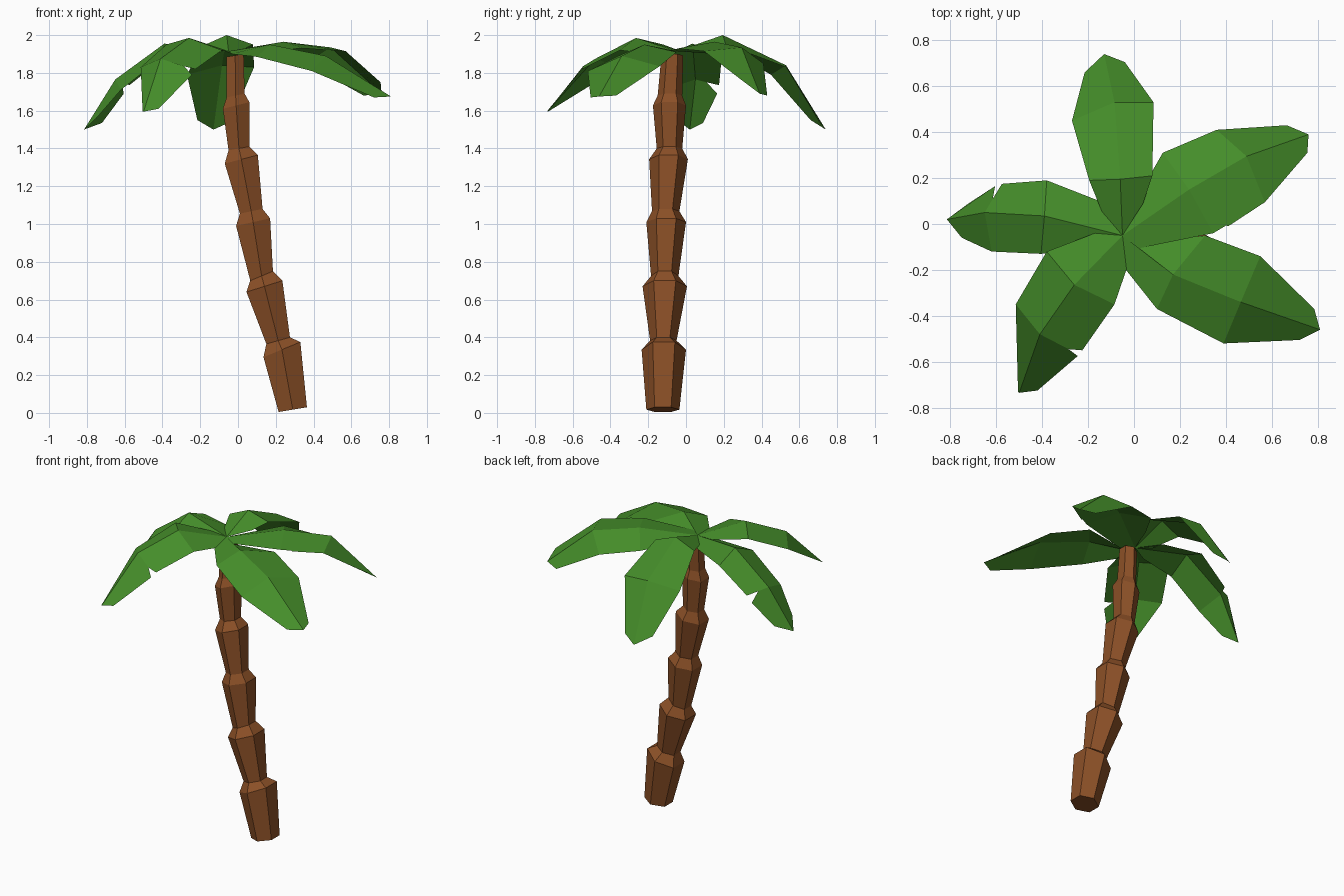
import bpy, bmesh
from mathutils import Vector


def material(name, rgb):
    m = bpy.data.materials.new(name)
    m.diffuse_color = (*rgb, 1)
    return m


def add_object(name, bm, mat):
    me = bpy.data.meshes.new(name)
    bm.to_mesh(me)
    bm.free()
    me.materials.append(mat)
    ob = bpy.data.objects.new(name, me)
    bpy.context.collection.objects.link(ob)
    return ob


bark = material("bark", (0.26, 0.08, 0.02))
green = material("leaf_green", (0.06, 0.27, 0.023))

# Trunk: tilted hexagonal rings, each (left x, left z, right x, right z, y min, y max)
rings = [
    (0.215, 0.005, 0.365, 0.03, -0.21, -0.035),
    (0.135, 0.295, 0.33, 0.375, -0.235, 0.0),
    (0.15, 0.365, 0.275, 0.40, -0.19, -0.05),
    (0.045, 0.64, 0.235, 0.70, -0.23, 0.005),
    (0.065, 0.70, 0.185, 0.75, -0.185, -0.04),
    (-0.01, 0.99, 0.17, 1.03, -0.21, 0.0),
    (0.01, 1.055, 0.13, 1.08, -0.18, -0.035),
    (-0.07, 1.32, 0.105, 1.365, -0.195, 0.01),
    (-0.05, 1.39, 0.06, 1.41, -0.155, -0.02),
    (-0.08, 1.61, 0.06, 1.645, -0.175, 0.0),
    (-0.06, 1.67, 0.035, 1.69, -0.15, -0.02),
    (-0.06, 1.885, 0.03, 1.90, -0.13, -0.015),
]
bm = bmesh.new()
loops = []
for xl, zl, xr, zr, y0, y1 in rings:
    c = Vector(((xl + xr) / 2, (y0 + y1) / 2, (zl + zr) / 2))
    u = Vector(((xr - xl) / 2, 0, (zr - zl) / 2))
    v = Vector((0, (y1 - y0) / 2, 0))
    hexagon = [(1, -.5), (1, .5), (0, 1), (-1, .5), (-1, -.5), (0, -1)]
    loops.append([bm.verts.new(c + u * a + v * b) for a, b in hexagon])
for a, b in zip(loops, loops[1:]):
    for i in range(6):
        j = (i + 1) % 6
        bm.faces.new((a[i], a[j], b[j], b[i]))
bm.faces.new(loops[0][::-1])
bm.faces.new(loops[-1])
add_object("trunk", bm, bark)

ROOT = (-0.05, -0.05, 1.915)


# Leaf: folded sheet with a mid rib and two edges, seen from the root outwards.
# Each edge has 3 sections; a section lists its edge points, last one level with the rib.
def leaf(name, rib, left, right):
    bm = bmesh.new()
    mid = [bm.verts.new(p) for p in [ROOT] + rib]
    for edge, flip in ((left, False), (right, True)):
        prev = None
        for i, section in enumerate(edge):
            pts = [bm.verts.new(p) for p in section]
            poly = [mid[i], mid[i + 1]] + pts[::-1] + ([prev] if prev else [])
            bm.faces.new(poly[::-1] if flip else poly)
            prev = pts[-1]
    add_object(name, bm, green)


leaf("leaf_back",
     [(-0.06, 0.195, 2.0), (-0.085, 0.53, 1.84), (-0.13, 0.74, 1.5)],
     [[(-0.13, 0.03, 1.91), (-0.195, 0.19, 1.94)], [(-0.27, 0.45, 1.79)],
      [(-0.215, 0.66, 1.55)]],
     [[(0.04, 0.09, 1.93), (0.08, 0.21, 1.95)], [(0.085, 0.53, 1.83)],
      [(-0.04, 0.705, 1.54)]])

leaf("leaf_back_right",
     [(0.24, 0.15, 1.965), (0.49, 0.295, 1.935), (0.76, 0.39, 1.69)],
     [[(0.04, 0.16, 1.90), (0.125, 0.31, 1.90)], [(0.36, 0.41, 1.85)],
      [(0.665, 0.43, 1.68)]],
     [[(0.0, -0.11, 1.91), (0.345, -0.04, 1.93)],
      [(0.30, 0.04, 1.945), (0.41, -0.01, 1.925), (0.57, 0.095, 1.915)],
      [(0.755, 0.31, 1.75)]])

leaf("leaf_front_right",
     [(0.17, -0.22, 1.95), (0.465, -0.34, 1.89), (0.81, -0.46, 1.675)],
     [[(0.0, -0.09, 1.90), (0.31, -0.05, 1.91)], [(0.55, -0.14, 1.835)],
      [(0.785, -0.37, 1.68)]],
     [[(-0.035, -0.20, 1.90), (0.10, -0.37, 1.885)], [(0.39, -0.52, 1.81)],
      [(0.72, -0.505, 1.67)]])

leaf("leaf_front_left",
     [(-0.26, -0.265, 1.985), (-0.41, -0.48, 1.875), (-0.50, -0.735, 1.595)],
     [[(-0.03, -0.19, 1.90), (-0.085, -0.35, 1.92)],
      [(-0.225, -0.55, 1.82), (-0.285, -0.545, 1.835)],
      [(-0.245, -0.575, 1.79), (-0.42, -0.725, 1.61)]],
     [[(-0.17, -0.04, 1.92), (-0.38, -0.12, 1.95)], [(-0.515, -0.35, 1.83)],
      [(-0.505, -0.73, 1.595)]])

leaf("leaf_left",
     [(-0.39, 0.035, 1.955), (-0.65, 0.05, 1.765), (-0.815, 0.02, 1.5)],
     [[(-0.16, -0.10, 1.90), (-0.405, -0.13, 1.88)], [(-0.62, -0.12, 1.71)],
      [(-0.75, -0.06, 1.56)]],
     [[(-0.15, 0.10, 1.91), (-0.38, 0.19, 1.89)],
      [(-0.575, 0.175, 1.735), (-0.615, 0.11, 1.75)],
      [(-0.605, 0.165, 1.69), (-0.72, 0.09, 1.535)]])
